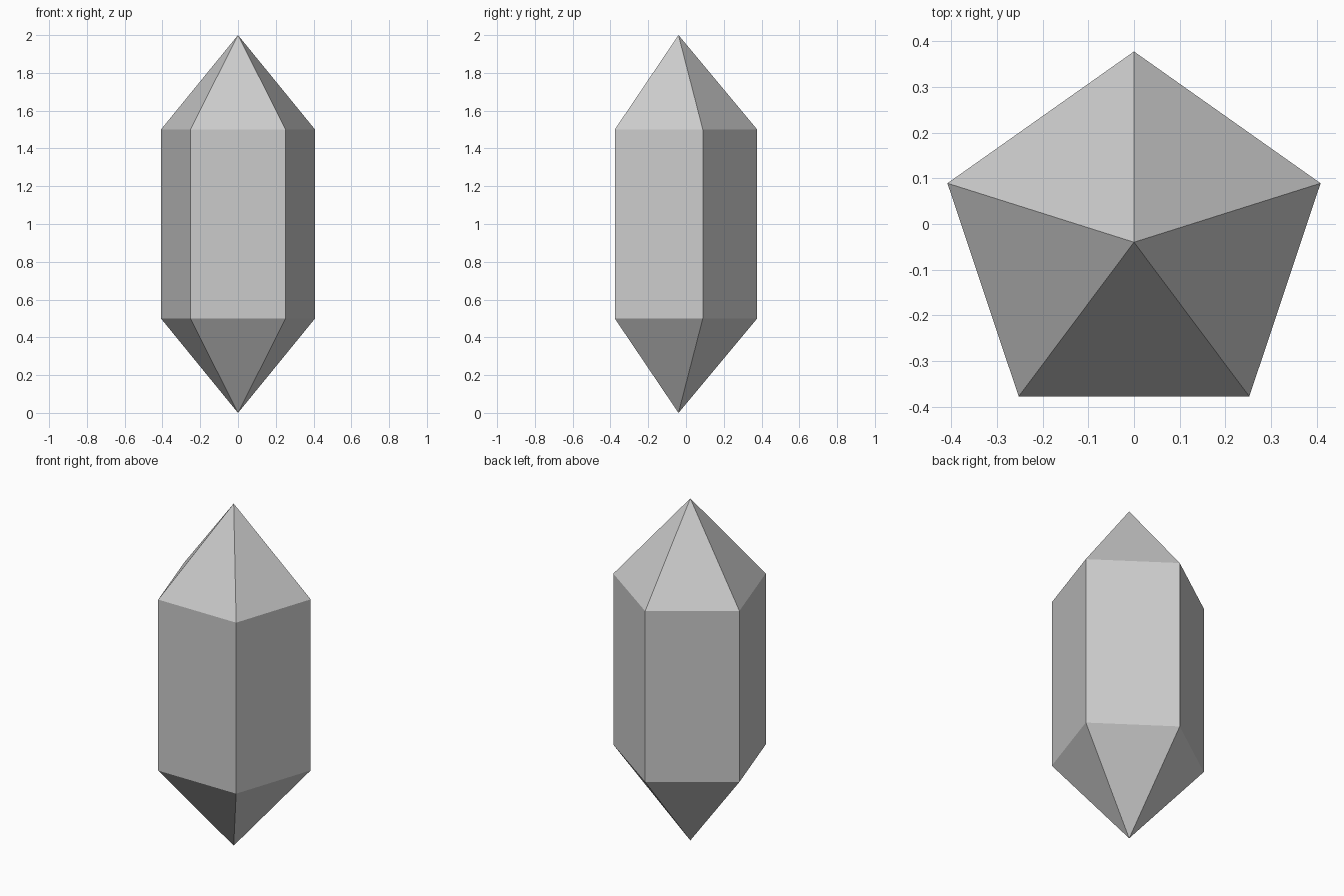
import bpy, bmesh, math

if "Cube" in bpy.data.objects:
    bpy.data.objects.remove(bpy.data.objects["Cube"])

SIDES = 5
RX, RY = 0.429, 0.417      # slightly wider than deep
CY = -0.0398               # axis offset that centres the bounds in y

bm = bmesh.new()


def ring(z):
    """Pentagon ring with one corner pointing to the back."""
    angles = [math.pi / 2 + i * math.tau / SIDES for i in range(SIDES)]
    return [bm.verts.new((RX * math.cos(a), CY + RY * math.sin(a), z)) for a in angles]


# Prism rings and the two points
lower, upper = ring(0.5), ring(1.5)
bottom_tip = bm.verts.new((0, CY, 0))
top_tip = bm.verts.new((0, CY, 2))

# Each side: lower facet, upright wall, upper facet
for i in range(SIDES):
    j = (i + 1) % SIDES
    bm.faces.new((bottom_tip, lower[j], lower[i]))
    bm.faces.new((lower[i], lower[j], upper[j], upper[i]))
    bm.faces.new((upper[i], upper[j], top_tip))

bmesh.ops.recalc_face_normals(bm, faces=bm.faces)
mesh = bpy.data.meshes.new("crystal")
bm.to_mesh(mesh)
bm.free()
crystal = bpy.data.objects.new("crystal", mesh)
bpy.context.collection.objects.link(crystal)
